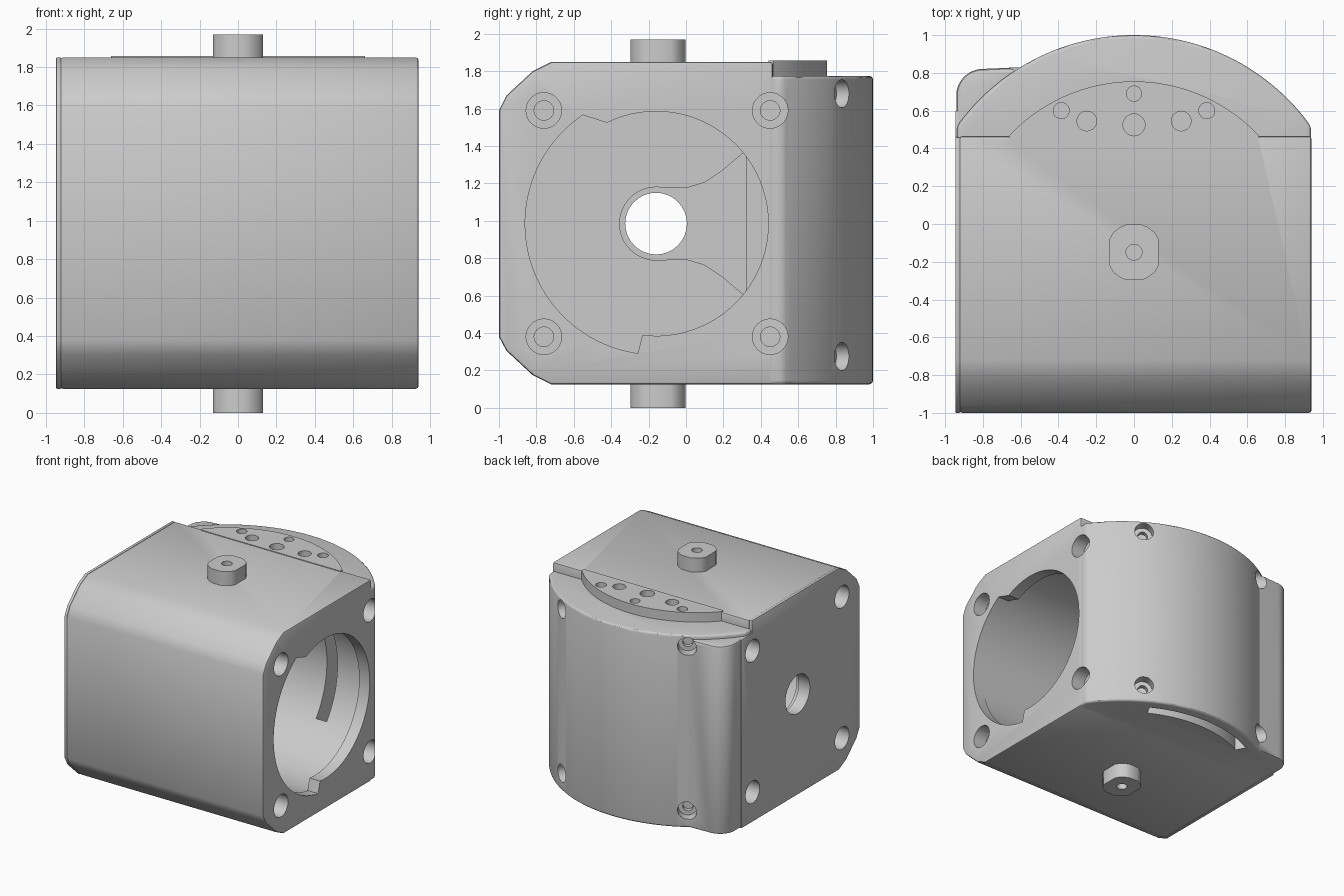
import bpy, bmesh
from math import sin, cos, radians
from mathutils import Vector

if "Cube" in bpy.data.objects:
    bpy.data.objects.remove(bpy.data.objects["Cube"])

grey = bpy.data.materials.new("machined_grey")
grey.use_nodes = True
grey.diffuse_color = (0.6, 0.6, 0.6, 1)
grey.node_tree.nodes["Principled BSDF"].inputs["Base Color"].default_value = (0.6, 0.6, 0.6, 1)

AXLE_Y, BORE_Y, MID_Z = -0.15, -0.16, 0.985       # shaft axis, bore centre
BOTTOM, TOP, LEDGE = 0.125, 1.85, 1.775


def arc(cx, cy, r, start, end, n=48):
    """Points on an arc, angles in degrees."""
    angles = [radians(start + (end - start) * i / n) for i in range(n + 1)]
    return [(cx + r * cos(a), cy + r * sin(a)) for a in angles]


def disc(cx, cy, r, n=48):
    return arc(cx, cy, r, 0, 360 * (n - 1) / n, n - 1)


def prism(name, points, axis, lo, hi):
    """Extrude a closed outline along x (outline in y,z) or z (outline in x,y)."""
    place = (lambda p, h: (h, *p)) if axis == "x" else (lambda p, h: (*p, h))
    bm = bmesh.new()
    low = [bm.verts.new(place(p, lo)) for p in points]
    high = [bm.verts.new(place(p, hi)) for p in points]
    bm.faces.new(low)
    bm.faces.new(high)
    for i in range(len(points)):
        j = (i + 1) % len(points)
        bm.faces.new((low[i], low[j], high[j], high[i]))
    bmesh.ops.recalc_face_normals(bm, faces=bm.faces)
    mesh = bpy.data.meshes.new(name)
    bm.to_mesh(mesh)
    bm.free()
    ob = bpy.data.objects.new(name, mesh)
    bpy.context.collection.objects.link(ob)
    mesh.materials.append(grey)
    return ob


def apply(ob, kind, **settings):
    bpy.context.view_layer.objects.active = ob
    mod = ob.modifiers.new(kind.title(), kind)
    for key, value in settings.items():
        setattr(mod, key, value)
    bpy.ops.object.modifier_apply(modifier=mod.name)


def soften(ob, width, segments=3, limit=30):
    apply(ob, "BEVEL", width=width, segments=segments, limit_method="ANGLE",
          angle_limit=radians(limit))


def volume(ob):
    bm = bmesh.new()
    bm.from_mesh(ob.data)
    result = bm.calc_volume(signed=True)
    bm.free()
    return result


def combine(ob, tool, operation="DIFFERENCE"):
    """Boolean that moves on to the next solver if the volume comes out wrong."""
    tool.hide_render = True
    before, limit = volume(ob), volume(tool) + 0.002
    sign = 1 if operation == "UNION" else -1
    original = ob.data.copy()
    for solver in ("EXACT", "MANIFOLD", "FLOAT"):
        apply(ob, "BOOLEAN", object=tool, operation=operation, solver=solver)
        if 0 < sign * (volume(ob) - before) < limit:
            break
        ob.data = original.copy()
    bpy.data.objects.remove(tool)


def drill(ob, centre, direction, r, depth):
    """Round hole going in from centre, against the outward direction."""
    bit = prism("drill", disc(0, 0, r, 32), "z", -depth, 0.1)
    bit.rotation_mode = "QUATERNION"
    bit.rotation_quaternion = Vector(direction).to_track_quat("Z", "Y")
    bit.location = centre
    bpy.context.view_layer.update()
    combine(ob, bit)


# Main housing with chamfered front
front = [(-0.72, TOP), (-0.82, 1.80), (-0.96, 1.67), (-1, 1.59),
         (-1, 0.38), (-0.96, 0.305), (-0.82, 0.175), (-0.72, BOTTOM)]
housing = prism("housing", front + [(0.465, BOTTOM), (0.465, TOP)], "x", -0.925, 0.94)
soften(housing, 0.015, 2, 50)

# Curved rear wall
outline = [(-0.938, 0.4), (0.938, 0.4)] + arc(0, AXLE_Y, 1.15, 35.4, 144.6)
rear_wall = prism("rear_wall", outline, "z", BOTTOM + 0.001, LEDGE)
soften(rear_wall, 0.02)
combine(housing, rear_wall, "UNION")

# Rounded rear corner lug
lug = prism("corner_lug", [(-0.5, 0.43), (-0.5, 0.82), (-0.6, 0.83)]
            + arc(-0.8, 0.68, 0.141, 90, 180, 12) + [(-0.941, 0.43)], "z", BOTTOM + 0.003, 1.74)
soften(lug, 0.02, 2, 50)
combine(housing, lug, "UNION")

# Raised crescent pad on the rear ledge
pad = prism("crescent_pad", [(-0.66, 0.44), (0.66, 0.44)]
            + arc(0, AXLE_Y, 0.905, 43, 137), "z", 1.73, 1.856)
combine(housing, pad, "UNION")

# Stepped bayonet mouth on the open side, then the cavity behind it
mouth = arc(BORE_Y, MID_Z, 0.6, -97, 116) + arc(BORE_Y, MID_Z, 0.7, 124, 262)
combine(housing, prism("mouth", mouth, "x", 0.8, 1.1))
combine(housing, prism("cavity", disc(BORE_Y, MID_Z, 0.706, 96), "x", -0.8, 0.84))

# Flared recess in the closed end wall
half = [(0.0, 0.19), (0.1, 0.22), (0.19, 0.28), (0.32, 0.39)]
flare = [(y, MID_Z - z) for y, z in half] + [(y, MID_Z + z) for y, z in reversed(half)]
combine(housing, prism("recess", flare + arc(BORE_Y, MID_Z, 0.195, 90, 270, 24), "x", -0.84, -0.7))

# Thin cover plate on the closed end
cover = prism("cover_plate", front + [(0.6, BOTTOM), (0.6, 1.74), (0.46, 1.74), (0.46, TOP)],
              "x", -0.946, -0.92)
soften(cover, 0.006, 2, 50)

# Shaft hole through the closed end
for part in (housing, cover):
    drill(part, (-0.945, BORE_Y, MID_Z), (-1, 0, 0), 0.165, 0.3)

# Counterbored corner screws on both ends
for y in (-0.76, 0.45):
    for z in (0.38, 1.59):
        for side in (-1, 1):
            for r, depth in ((0.095, 0.12), (0.052, 0.22)):
                drill(housing, (side * 0.94, y, z), (side, 0, 0), r, depth)
        drill(cover, (-0.945, y, z), (-1, 0, 0), 0.095, 0.2)

# Radial screw holes in the curved wall
for side in (-1, 1):
    out = Vector((side * 0.52, 0.86, 0)).normalized()
    for z in (0.275, 1.68):
        spot = Vector((0, AXLE_Y, z)) + out * 1.15
        drill(housing, spot, out, 0.075, 0.08)
        drill(housing, spot, out, 0.04, 0.12)

# Curved slot in the underside, and window from the cavity into it
slot = arc(0, AXLE_Y, 1.06, 62, 118) + arc(0, AXLE_Y, 0.97, 118, 62)
combine(housing, prism("slot", slot, "z", 0, 1.55))
window = [(0.46, 0.4), (0.56, 0.4), (0.56, 0.75), (0.46, 0.75)]
combine(housing, prism("window", window, "z", 0.43, 1.54))

# Small holes in the pad
pad_holes = [(0, 0.525, 0.058, 0.06), (0, 0.69, 0.04, 0.06)]
for side in (-1, 1):
    pad_holes += [(side * 0.25, 0.545, 0.052, 0.06), (side * 0.385, 0.6, 0.042, 0.25)]
for x, y, r, depth in pad_holes:
    drill(housing, (x, y, 1.856), (0, 0, 1), r, depth)

# Flat-sided shaft stubs above and below
stubs = []
flat = [(0.13, 0.07), (0.11, 0.105), (0.07, 0.135), (0.04, 0.147)]
right_half = [(x, -y) for x, y in reversed(flat)] + flat
ring = right_half + [(-x, y) for x, y in reversed(right_half)]
for name, lo, hi, up in (("top_stub", TOP - 0.01, 1.97, 1), ("bottom_stub", 0, BOTTOM + 0.01, -1)):
    stub = prism(name, [(x, y + AXLE_Y) for x, y in ring], "z", lo, hi)
    drill(stub, (0, AXLE_Y, hi if up > 0 else lo), (0, 0, up), 0.042, 0.08)
    stubs.append(stub)

# Smooth shading with sharp edges kept
for ob in [housing, cover] + stubs:
    bpy.ops.object.select_all(action="DESELECT")
    ob.select_set(True)
    bpy.context.view_layer.objects.active = ob
    bpy.ops.object.shade_smooth_by_angle(angle=radians(30))
